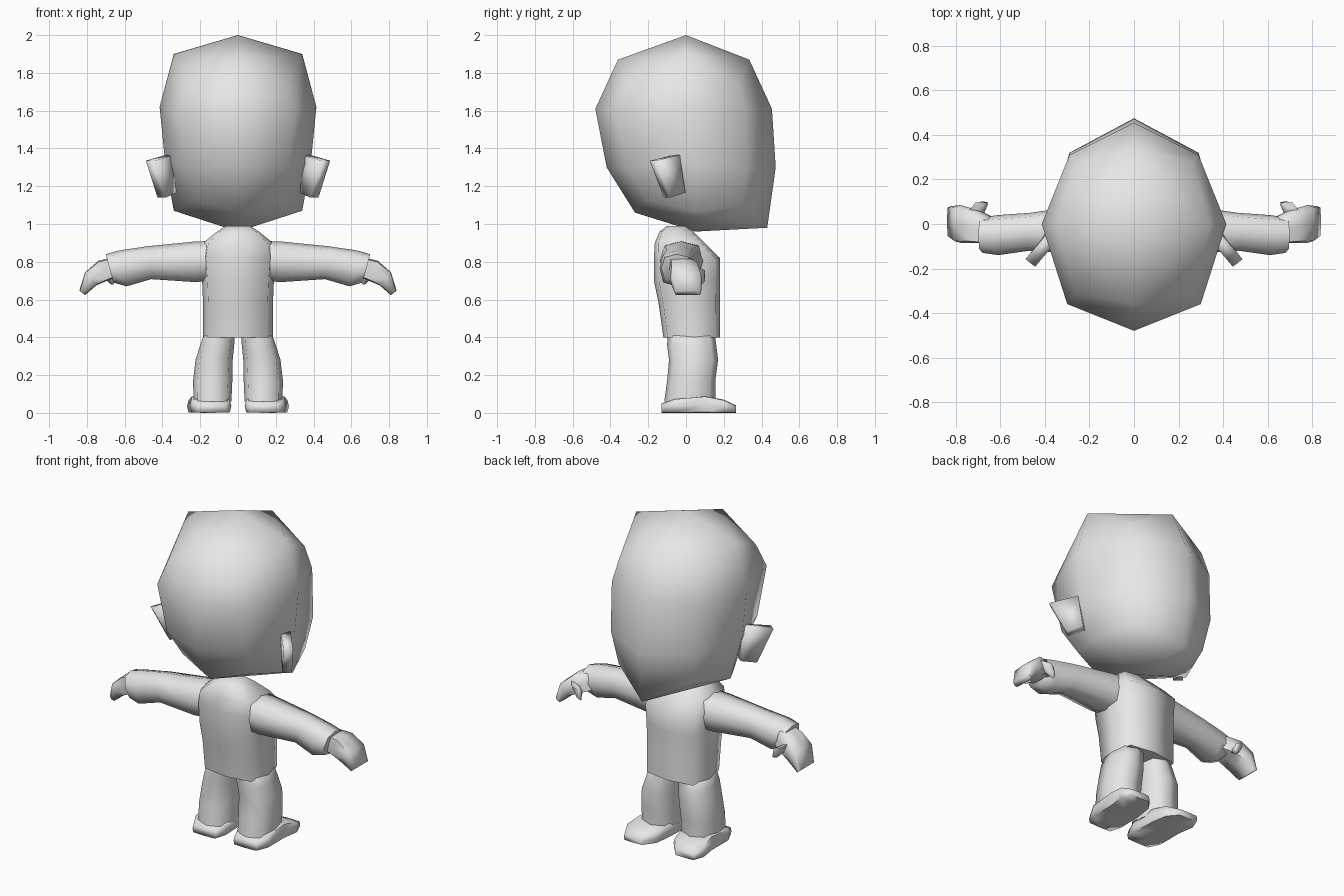
import bpy
import bmesh
import math
from mathutils import Vector

if "Cube" in bpy.data.objects:
    bpy.data.objects.remove(bpy.data.objects["Cube"], do_unlink=True)

GREY = (0.8, 0.8, 0.8, 1.0)
clay = bpy.data.materials.new("plain_grey")
clay.use_nodes = True
clay.diffuse_color = GREY
clay.node_tree.nodes["Principled BSDF"].inputs["Base Color"].default_value = GREY


def finish(name, bm, mirror=True, angle=75, thickness=0):
    """Turn a bmesh into a smooth-shaded object, mirrored across x if wanted."""
    bmesh.ops.recalc_face_normals(bm, faces=bm.faces)
    mesh = bpy.data.meshes.new(name)
    bm.to_mesh(mesh)
    bm.free()
    mesh.materials.append(clay)
    obj = bpy.data.objects.new(name, mesh)
    bpy.context.collection.objects.link(obj)
    bpy.ops.object.select_all(action="DESELECT")
    obj.select_set(True)
    bpy.context.view_layer.objects.active = obj
    bpy.ops.object.shade_smooth_by_angle(angle=math.radians(angle))
    if thickness:
        solid = obj.modifiers.new("Thickness", "SOLIDIFY")
        solid.thickness = thickness
        solid.offset = 0
    if mirror:
        obj.modifiers.new("Mirror", "MIRROR")
    return obj


def ring(c, u, v, k=0.78):
    """Eight-sided section around c with half axes u and v."""
    c, u, v = Vector(c), Vector(u), Vector(v)
    return [c + u, c + k * (u + v), c + v, c + k * (v - u),
            c - u, c - k * (u + v), c - v, c + k * (u - v)]


def loft(name, rings, **options):
    """Skin a stack of closed sections and cap both ends."""
    bm = bmesh.new()
    rows = [[bm.verts.new(p) for p in r] for r in rings]
    n = len(rows[0])
    for a, b in zip(rows, rows[1:]):
        for i in range(n):
            j = (i + 1) % n
            bm.faces.new((a[i], a[j], b[j], b[i]))
    bm.faces.new(rows[0])
    bm.faces.new(rows[-1])
    return finish(name, bm, **options)


# Head: half of a faceted ball with a flat face side and a pointed crown
half_rows = [
    [(0, .335, 1.87), (.26, .28, 1.74), (.34, 0, 1.9), (.26, -.31, 1.74), (0, -.36, 1.87)],
    [(0, .455, 1.61), (.29, .31, 1.6), (.415, 0, 1.62), (.30, -.36, 1.6), (0, -.48, 1.61)],
    [(0, .475, 1.3), (.29, .32, 1.3), (.385, 0, 1.32), (.27, -.31, 1.3), (0, -.42, 1.3)],
    [(0, .43, .98), (.25, .30, 1.1), (.34, .05, 1.07), (.23, -.21, 1.13), (0, -.27, 1.06)],
]
bm = bmesh.new()
rows = [[bm.verts.new(p) for p in r] for r in half_rows]
for a, b in zip(rows, rows[1:]):
    for i in range(4):
        bm.faces.new((a[i], a[i + 1], b[i + 1], b[i]))
for row, pole in ((rows[0], (0, 0, 2)), (rows[-1], (0, .05, .96))):
    tip = bm.verts.new(pole)
    for i in (0, 2):
        bm.faces.new((tip, row[i], row[i + 2]))
        bm.faces.new((row[i], row[i + 1], row[i + 2]))
finish("head", bm, angle=95)

# Ears: slanted slabs
bm = bmesh.new()
bm.faces.new([bm.verts.new(p) for p in (
    (.36, -.05, 1.365), (.466, -.175, 1.335), (.405, -.1, 1.14), (.35, -.02, 1.165))])
finish("ears", bm, thickness=.055)

# Torso: (z, half width, back y, front y), from hem to neck
torso = [(.40, .185, -.12, .18), (.58, .185, -.145, .18), (.70, .19, -.17, .18),
         (.82, .2, -.17, .18), (.9, .185, -.165, .1), (.96, .11, -.14, .04),
         (.99, .065, -.1, .0)]
loft("torso", [ring((0, (b + f) / 2, z), (w, 0, 0), (0, (f - b) / 2, 0), .85)
               for z, w, b, f in torso], mirror=False)

# Sleeves: (x, y, z, lean, half height, half depth)
sleeve = [(.10, -.02, .81, 0, .1, .12), (.22, -.025, .80, 0, .108, .11),
          (.47, -.035, .795, .01, .087, .085), (.61, -.05, .765, .02, .095, .09),
          (.68, -.05, .765, .02, .075, .08)]
loft("sleeves", [ring((x, y, z), (s, 0, h), (0, d, 0))
                 for x, y, z, s, h, d in sleeve])

# Hands: flat mitts bending downward
hand = [(.64, -.03, .775, .02, .05, .06), (.71, -.01, .755, .03, .05, .075),
        (.78, 0, .71, .03, .035, .085), (.825, .01, .635, .015, .012, .07)]
loft("hands", [ring((x, y, z), (s, 0, h), (0, d, 0), .9)
               for x, y, z, s, h, d in hand])

# Thumbs
loft("thumbs", [ring((.72, .03, .75), (.035, 0, .015), (0, .03, .02)),
                ring((.69, .08, .73), (.03, 0, .01), (0, .02, .025)),
                ring((.67, .09, .69), (.014, 0, .005), (0, .01, .01))])

# Trouser legs: (z, inner x, outer x, back y, front y)
leg = [(.43, .015, .175, -.095, .15), (.36, .02, .2, -.1, .16),
       (.28, .028, .225, -.09, .17), (.17, .03, .238, -.1, .155),
       (.06, .035, .235, -.115, .155)]
loft("legs", [ring(((a + o) / 2, (b + f) / 2, z), ((o - a) / 2, 0, 0), (0, (f - b) / 2, 0))
              for z, a, o, b, f in leg])

# Shoes: (y, inner x, outer x, height)
shoe = [(-.13, .06, .22, .05), (-.06, .035, .255, .075), (.1, .04, .255, .09),
        (.2, .055, .27, .07), (.265, .11, .24, .04)]
loft("shoes", [ring(((a + o) / 2, y, h / 2), ((o - a) / 2, 0, 0), (0, 0, h / 2), .92)
               for y, a, o, h in shoe])
